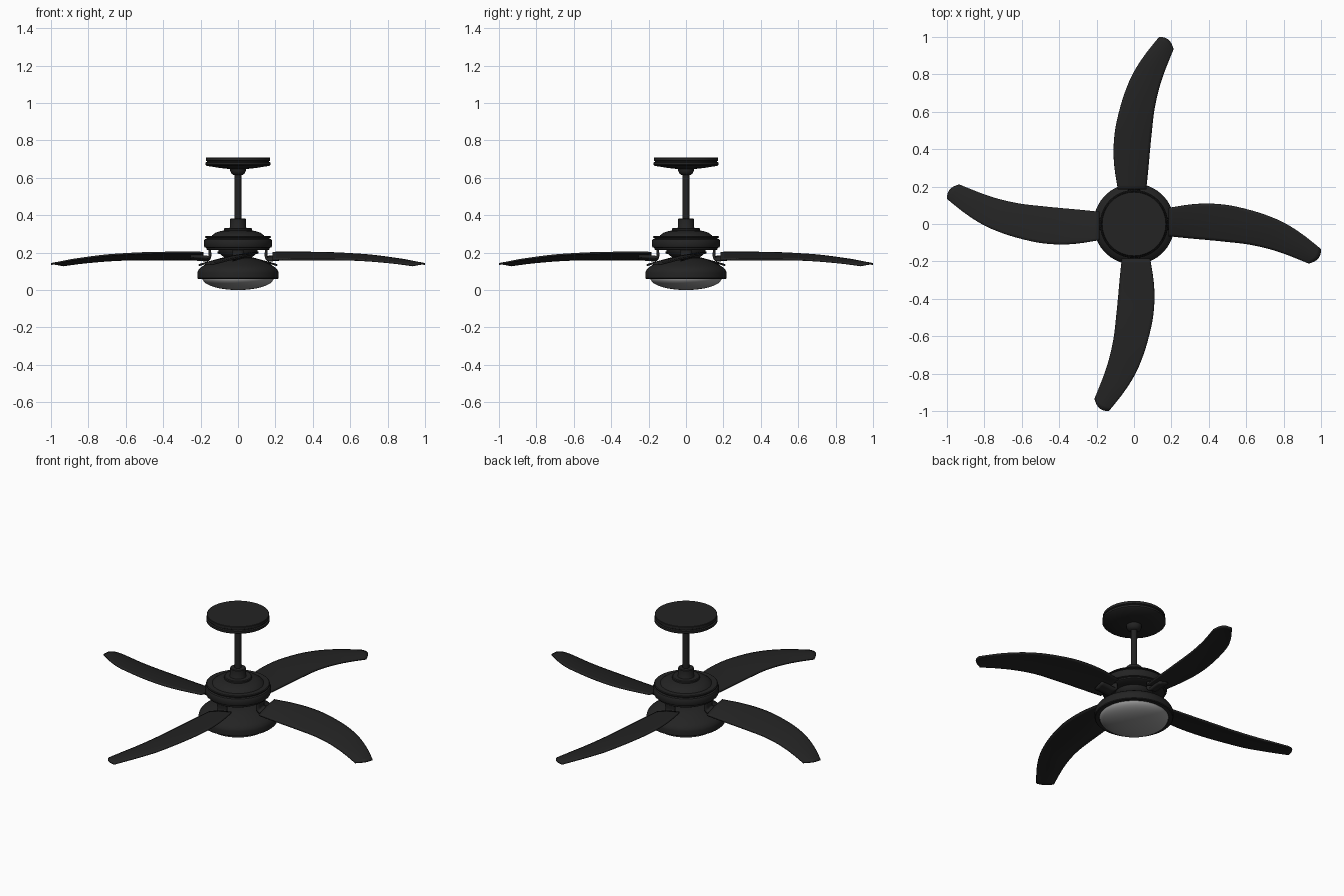
import bpy, bmesh, math
from mathutils import Matrix, Vector

if "Cube" in bpy.data.objects:
    bpy.data.objects.remove(bpy.data.objects["Cube"])


def material(name, rgb):
    m = bpy.data.materials.new(name)
    m.diffuse_color = (*rgb, 1)
    m.use_nodes = True
    m.node_tree.nodes["Principled BSDF"].inputs["Base Color"].default_value = m.diffuse_color
    return m


BLACK = material("matte black", (0.017, 0.017, 0.017))
GLASS = material("frosted grey glass", (0.30, 0.30, 0.30))


def finish(name, bm, mat, angle=35):
    bmesh.ops.remove_doubles(bm, verts=bm.verts, dist=1e-5)
    bmesh.ops.recalc_face_normals(bm, faces=bm.faces)
    me = bpy.data.meshes.new(name)
    bm.to_mesh(me)
    bm.free()
    me.materials.append(mat)
    ob = bpy.data.objects.new(name, me)
    bpy.context.collection.objects.link(ob)
    bpy.ops.object.select_all(action='DESELECT')
    ob.select_set(True)
    bpy.context.view_layer.objects.active = ob
    bpy.ops.object.shade_smooth_by_angle(angle=math.radians(angle))
    return ob


def lathe(name, profile, mat=BLACK, segs=72, angle=35):
    """Spin (radius, z) points around the z axis."""
    bm = bmesh.new()
    vs = [bm.verts.new((r, 0, z)) for r, z in profile]
    es = [bm.edges.new(p) for p in zip(vs, vs[1:])]
    bmesh.ops.spin(bm, geom=vs + es, cent=(0, 0, 0), axis=(0, 0, 1),
                   angle=2 * math.pi, steps=segs, use_merge=True)
    return finish(name, bm, mat, angle)


def spline(pts, u):
    """Catmull-Rom point at u in 0..1 along the control points."""
    n = len(pts) - 1
    i = min(int(u * n), n - 1)
    t = u * n - i
    p1, p2 = Vector(pts[i]), Vector(pts[i + 1])
    p0 = Vector(pts[i - 1]) if i else 2 * p1 - p2
    p3 = Vector(pts[i + 2]) if i + 2 <= n else 2 * p2 - p1
    return 0.5 * (2 * p1 + (p2 - p0) * t + (2 * p0 - 5 * p1 + 4 * p2 - p3) * t ** 2
                  + (3 * p1 - p0 - 3 * p2 + p3) * t ** 3)


def slab(name, rows, thick, angle):
    """Closed plate of given thickness from a grid of mid-surface points."""
    bm = bmesh.new()
    grid = [[bm.verts.new(p) for p in row] for row in rows]
    for a, b in zip(grid, grid[1:]):
        for j in range(len(a) - 1):
            bm.faces.new((a[j], b[j], b[j + 1], a[j + 1]))
    bm.transform(Matrix.Rotation(angle, 4, 'Z'))
    ob = finish(name, bm, BLACK)
    mod = ob.modifiers.new("thickness", 'SOLIDIFY')
    mod.thickness, mod.offset = thick, 0
    return ob


# ceiling canopy with a groove round the rim
lathe("ceiling_canopy", [(0, .708), (.17, .708), (.172, .706), (.172, .692), (.167, .689),
                         (.167, .685), (.175, .682), (.175, .670), (.168, .664),
                         (.10, .653), (.045, .647), (0, .647)])
# hanger ball and down rod
lathe("hanger_ball", [(0, .65), (.042, .65), (.042, .637), (.036, .624), (.025, .615), (0, .612)])
lathe("down_rod", [(0, .64), (.018, .64), (.018, .34), (0, .34)], segs=32)
# rod coupler above the motor
lathe("rod_coupler", [(0, .382), (.040, .382), (.043, .379), (.043, .335), (.05, .325), (0, .325)], segs=48)
# motor housing
lathe("motor_housing", [(0, .331), (.072, .331), (.076, .327), (.076, .318), (.095, .315),
                        (.12, .306), (.138, .293), (.142, .288), (.172, .288), (.176, .285),
                        (.176, .280), (.168, .278), (.168, .274), (.178, .271), (.182, .264),
                        (.182, .236), (.178, .228), (.168, .225), (.168, .217), (.162, .213),
                        (.10, .213), (0, .213)])
# tapered neck between motor and light
lathe("switch_neck", [(0, .215), (.105, .215), (.103, .203), (.09, .188), (.075, .175), (.072, .16), (0, .16)])
# light fitting and glass bowl
lathe("light_housing", [(0, .170), (.085, .170), (.112, .164), (.145, .150), (.18, .133),
                        (.203, .118), (.214, .103), (.217, .092), (.217, .064), (.213, .060),
                        (.192, .060), (.192, .066), (0, .066)])
bowl = [(.190 * math.cos(a), .062 - .062 * math.sin(a))
        for a in (math.pi / 2 * i / 12 for i in range(12))]
lathe("glass_bowl", [(0, .066), (.190, .066)] + bowl + [(0, 0)], GLASS, angle=50)

# blade outlines for the blade pointing along +x: raised convex edge, lowered concave edge
HIGH = [(.185, .086, .200), (.30, .104, .201), (.40, .109, .200), (.50, .101, .198), (.60, .080, .193),
        (.70, .050, .186), (.80, .008, .174), (.90, -.055, .159), (1.0, -.135, .138)]
LOW = [(.185, -.064, .163), (.29, -.075, .163), (.39, -.084, .163), (.49, -.094, .163), (.59, -.105, .162),
       (.68, -.122, .158), (.77, -.147, .151), (.855, -.178, .142), (.935, -.210, .131)]
blade_rows = []
for i in range(41):
    u = i / 40
    hi, lo = spline(HIGH, u), spline(LOW, u)
    row = []
    for j in range(13):
        v = j / 12
        p = hi.lerp(lo, v)
        bulge = math.sin(math.pi * v)
        p += Vector((.017, -.012, 0)) * bulge * max(0, u - .8) / .2   # rounded tip
        p.z += .006 * bulge                                           # slight camber
        row.append(p)
    blade_rows.append(row)

# bracket hook: drops from the motor and turns out beneath the blade (x, z, twist)
HOOK = [(.152, .222, 0), (.150, .200, 0), (.150, .182, .1), (.156, .171, .2),
        (.170, .168, .3), (.200, .171, .3), (.255, .174, .28)]
hook_rows = []
for i in range(25):
    x, z, twist = spline(HOOK, i / 24)
    hook_rows.append([Vector((x, y, z + twist * y)) for y in (-.03, -.01, .01, .03)])

for k in range(4):
    slab(f"blade_{k + 1}", blade_rows, .009, k * math.pi / 2)
    slab(f"blade_bracket_{k + 1}", hook_rows, .014, k * math.pi / 2)
